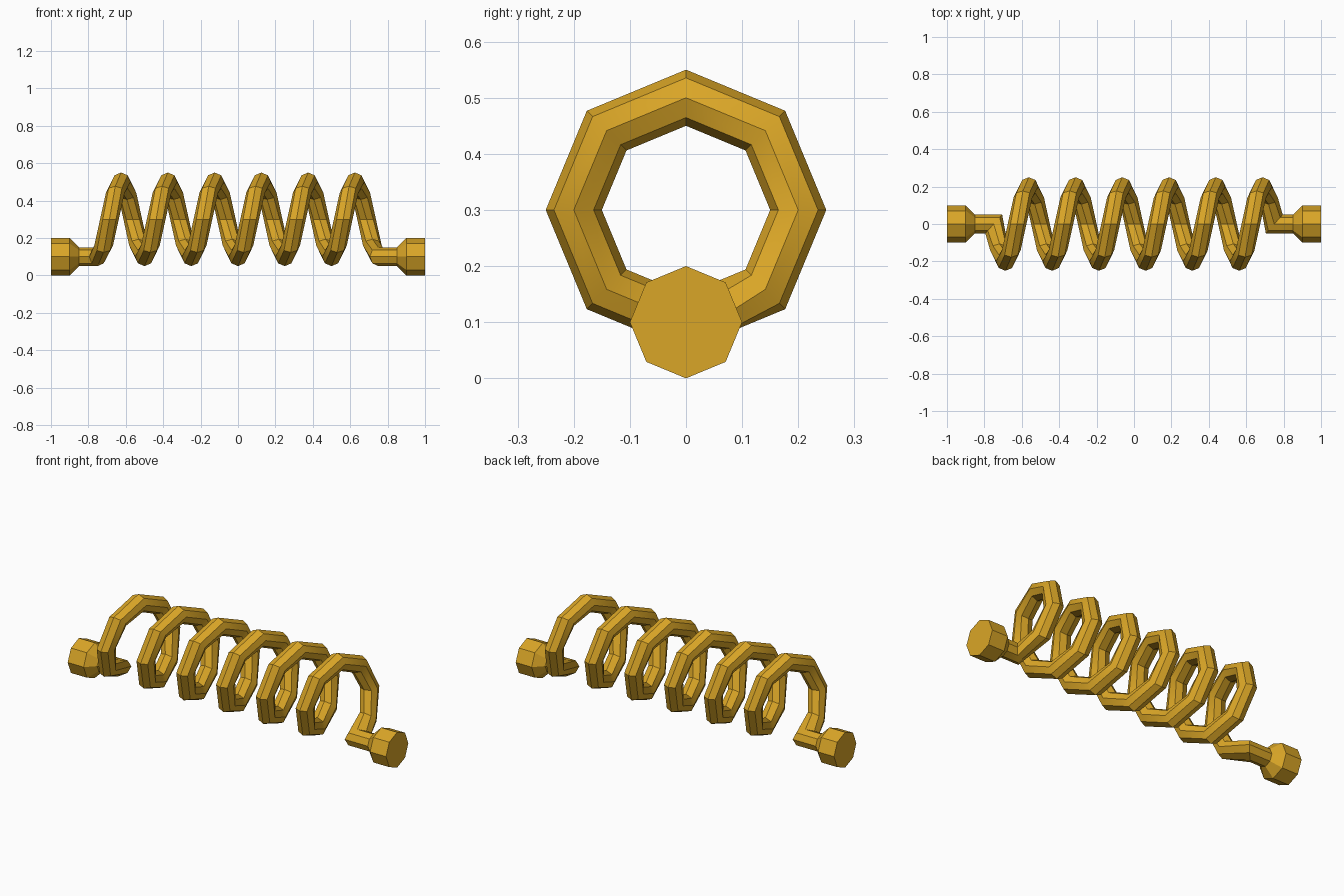
import bpy, bmesh, math
from mathutils import Vector

cube = bpy.data.objects.get("Cube")
if cube:
    bpy.data.objects.remove(cube, do_unlink=True)

SIDES, STEPS, TURNS = 8, 8, 6
PITCH, COIL_R, WIRE_R, AXIS_Z = 0.25, 0.2, 0.05, 0.3
HALF = PITCH * TURNS / 2

gold = bpy.data.materials.new("golden metal")
gold.use_nodes = True
colour = (0.70, 0.38, 0.02, 1)
gold.diffuse_color = colour
gold.node_tree.nodes["Principled BSDF"].inputs["Base Color"].default_value = colour

bm = bmesh.new()


def ring(centre, u, v):
    """Octagonal wire section spanned by the half-axes u and v."""
    verts = []
    for i in range(SIDES):
        a = math.tau * i / SIDES
        verts.append(bm.verts.new(Vector(centre) + u * math.cos(a) + v * math.sin(a)))
    return verts


def end_ring(x, r):
    return ring((x, 0, AXIS_Z - COIL_R), Vector((0, 0, -r)), Vector((0, r, 0)))


def elbow(x):
    """Mitred section where the straight end turns into the coil."""
    return ring((x, 0, AXIS_Z - COIL_R), Vector((0, 0, -WIRE_R)), Vector((0.045, WIRE_R, 0)))


# Knob and straight end, listed from the tip inwards
end_profile = [(1, 0.1), (0.9, 0.1), (0.85, WIRE_R)]
rings = [end_ring(-x, r) for x, r in end_profile]
rings.append(elbow(-HALF))

# Coil
for i in range(1, STEPS * TURNS):
    t = math.tau * i / STEPS
    out = Vector((0, -math.sin(t), -math.cos(t)))
    centre = Vector((-HALF + PITCH * i / STEPS, 0, AXIS_Z)) + out * COIL_R
    rings.append(ring(centre, out * WIRE_R, Vector((WIRE_R, 0, 0))))

# Opposite straight end and knob
rings.append(elbow(HALF))
rings += [end_ring(x, r) for x, r in reversed(end_profile)]

# Skin the sections and close both tips
for a, b in zip(rings, rings[1:]):
    for i in range(SIDES):
        j = (i + 1) % SIDES
        bm.faces.new((a[i], a[j], b[j], b[i]))
bm.faces.new(rings[0])
bm.faces.new(rings[-1])
bmesh.ops.recalc_face_normals(bm, faces=bm.faces)

mesh = bpy.data.meshes.new("coil_spring")
bm.to_mesh(mesh)
bm.free()
mesh.materials.append(gold)
spring = bpy.data.objects.new("coil_spring", mesh)
bpy.context.collection.objects.link(spring)

bpy.ops.object.select_all(action="DESELECT")
spring.select_set(True)
bpy.context.view_layer.objects.active = spring
bpy.ops.object.shade_smooth_by_angle(angle=math.radians(30))
